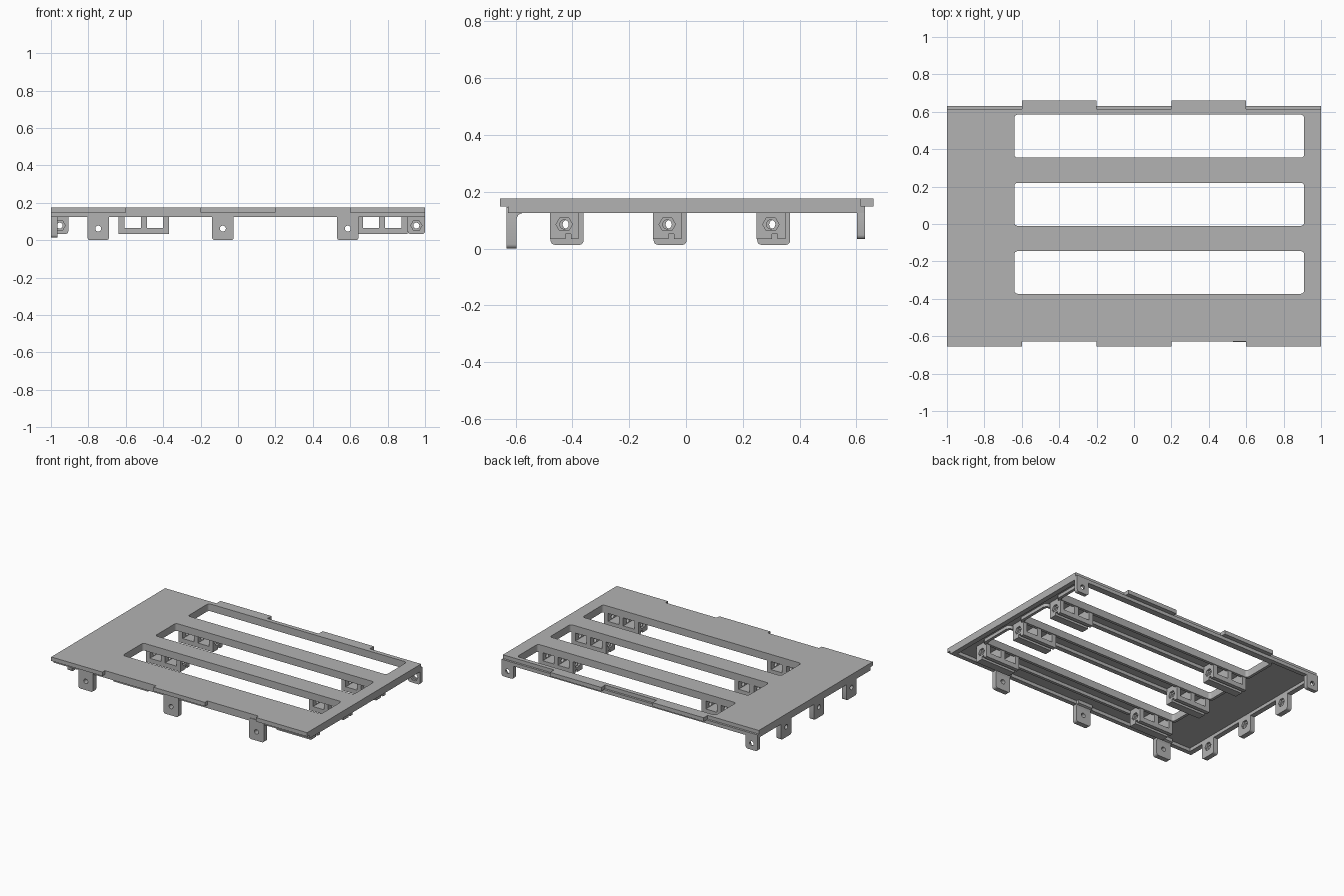
import bpy, bmesh, math
from mathutils import Vector

if "Cube" in bpy.data.objects:
    bpy.data.objects.remove(bpy.data.objects["Cube"], do_unlink=True)

grey = bpy.data.materials.new("plain_grey")
grey.use_nodes = True
grey.diffuse_color = (0.45, 0.45, 0.45, 1)
grey.node_tree.nodes["Principled BSDF"].inputs["Base Color"].default_value = (0.45, 0.45, 0.45, 1)

TOP, STEP, LOW = 0.176, 0.148, 0.125
PLACE = {"x": lambda u, v, a: (a, u, v),
         "y": lambda u, v, a: (u, a, v),
         "z": lambda u, v, a: (u, v, a)}


def prism(name, outline, axis, a, b):
    """Extrude a 2D outline along an axis from a to b."""
    bm = bmesh.new()
    face = bm.faces.new([bm.verts.new(PLACE[axis](u, v, a)) for u, v in outline])
    new = bmesh.ops.extrude_face_region(bm, geom=[face])["geom"]
    shift = Vector(PLACE[axis](0, 0, b - a))
    bmesh.ops.translate(bm, vec=shift, verts=[g for g in new if isinstance(g, bmesh.types.BMVert)])
    bmesh.ops.recalc_face_normals(bm, faces=bm.faces)
    mesh = bpy.data.meshes.new(name)
    bm.to_mesh(mesh)
    bm.free()
    mesh.materials.append(grey)
    obj = bpy.data.objects.new(name, mesh)
    bpy.context.collection.objects.link(obj)
    return obj


def rect(u0, u1, v0, v1, r=0.0):
    """Rectangle outline, with rounded corners if r is set."""
    if not r:
        return [(u0, v0), (u1, v0), (u1, v1), (u0, v1)]
    corners = [(u1 - r, v1 - r), (u0 + r, v1 - r), (u0 + r, v0 + r), (u1 - r, v0 + r)]
    return [(cu + r * math.cos(math.radians(90 * q + 22.5 * k)),
             cv + r * math.sin(math.radians(90 * q + 22.5 * k)))
            for q, (cu, cv) in enumerate(corners) for k in range(5)]


def ngon(u, v, r, n):
    return [(u + r * math.cos(math.tau * i / n), v + r * math.sin(math.tau * i / n)) for i in range(n)]


def box(name, x0, x1, y0, y1, z0, z1):
    return prism(name, rect(x0, x1, y0, y1), "z", z0, z1)


def cut(target, *cutters):
    """Subtract cutters from the target and remove them."""
    for c in cutters:
        c.hide_render = True
        mod = target.modifiers.new("cut", "BOOLEAN")
        mod.operation, mod.solver, mod.object = "DIFFERENCE", "EXACT", c
        bpy.context.view_layer.objects.active = target
        bpy.ops.object.modifier_apply(modifier=mod.name)
        bpy.data.objects.remove(c, do_unlink=True)


# Top plate: hollow underneath, leaving a rim
plate = box("plate", -1, 1, -0.628, 0.63, LOW, TOP)
cut(plate, box("cutter", -0.965, 0.965, -0.597, 0.6, 0, STEP))

# Slots with a raised surround on the underside
SLOTS = [(-0.373, -0.145), (-0.01, 0.22), (0.355, 0.585)]
for i, (y0, y1) in enumerate(SLOTS):
    opening = rect(-0.64, 0.91, y0, y1, 0.018)
    surround = prism(f"slot_surround_{i}", rect(-0.66, 0.93, y0 - 0.02, y1 + 0.015, 0.03), "z", LOW, STEP)
    cut(surround, prism("cutter", opening, "z", 0, 0.3))
    cut(plate, prism("cutter", opening, "z", 0, 0.3))

# Interlocking edges: front lips, back lips and back rebates
for i, (x0, x1) in enumerate([(-1, -0.6), (-0.2, 0.2), (0.6, 1)]):
    box(f"front_lip_{i}", x0, x1, -0.656, -0.628, STEP, TOP)
    cut(plate, box("cutter", x0 - 0.001, x1 + 0.001, 0.615, 0.7, STEP + 0.002, 0.3))
for i, x in enumerate([-0.6, 0.2]):
    box(f"back_lip_{i}", x, x + 0.4, 0.63, 0.66, STEP, TOP)


def tab(name, axis, u0, u1, a, b, bottom, hole_z, hex_side=None):
    """Hanging screw tab, with a hexagonal nut pocket if asked for."""
    obj = prism(name, rect(u0, u1, bottom, 0.146, 0.015), axis, a, b)
    mid = (u0 + u1) / 2
    cut(obj, prism("cutter", ngon(mid, hole_z, 0.016, 16), axis, a - 0.1, b + 0.1))
    if hex_side is not None:
        cut(obj, prism("cutter", ngon(mid, hole_z, 0.03, 6), axis, hex_side - 0.015, hex_side + 0.015))
    return obj


# Front legs with a fillet behind each
for i, x in enumerate([-0.747, -0.081, 0.587]):
    tab(f"front_leg_{i}", "y", x - 0.058, x + 0.058, -0.632, -0.597, 0.0, 0.062)
    prism(f"leg_fillet_{i}",
          [(-0.597, 0.105), (-0.591, 0.119), (-0.577, LOW), (-0.577, STEP), (-0.597, STEP)],
          "x", x - 0.058, x + 0.058)

# Back corner tabs
for side, name in ((-1, "right"), (1, "left")):
    u = sorted((side * 0.907, side))
    tab(f"back_tab_{name}", "y", u[0], u[1], 0.603, 0.63, 0.033, 0.078, 0.603)


def bracket(name, x0, y0, y1):
    """Open bracket: three walls standing on a stepped rail."""
    w = 0.032
    x1 = x0 + 0.27
    mid = (y0 + y1) / 2
    for k in range(3):
        x = x0 + k * (0.27 - w) / 2
        wall = box(f"{name}_wall_{k}", x, x + w, y0, y1, 0.066, STEP)
        cut(wall, prism("cutter", ngon(mid, 0.085, 0.016, 16), "x", x - 0.1, x + 0.1))
        if k != 1:
            outer = x if k == 0 else x + w
            cut(wall, prism("cutter", ngon(mid, 0.085, 0.029, 6), "x", outer - 0.015, outer + 0.015))
    profile = [(y0, 0.033), (y0 + 0.055, 0.033), (y0 + 0.055, 0.052), (y0 + 0.075, 0.052),
               (y0 + 0.075, 0.033), (y1, 0.033), (y1, 0.066), (y0, 0.066)]
    prism(f"{name}_rail", profile, "x", x0, x1)


# Side tabs, bracket pairs and a stiffening rib in front of each slot
for i, (slot_front, _) in enumerate(SLOTS):
    y0, y1 = slot_front - 0.107, slot_front - 0.005
    tab(f"side_tab_{i}", "x", slot_front - 0.104, slot_front + 0.012, -1, -0.965, 0.013, 0.085, -0.965)
    bracket(f"bracket_right_{i}", -0.638, y0, y1)
    bracket(f"bracket_left_{i}", 0.636, y0, y1)
    box(f"rib_{i}", -0.368, 0.636, y0 - 0.015, y0 + 0.005, LOW, STEP)

# Keep edges crisp while smoothing the round holes and corners
for obj in bpy.context.scene.objects:
    obj.select_set(obj.type == "MESH" and obj.data.materials[:1] == [grey])
bpy.ops.object.shade_smooth_by_angle(angle=math.radians(30))
